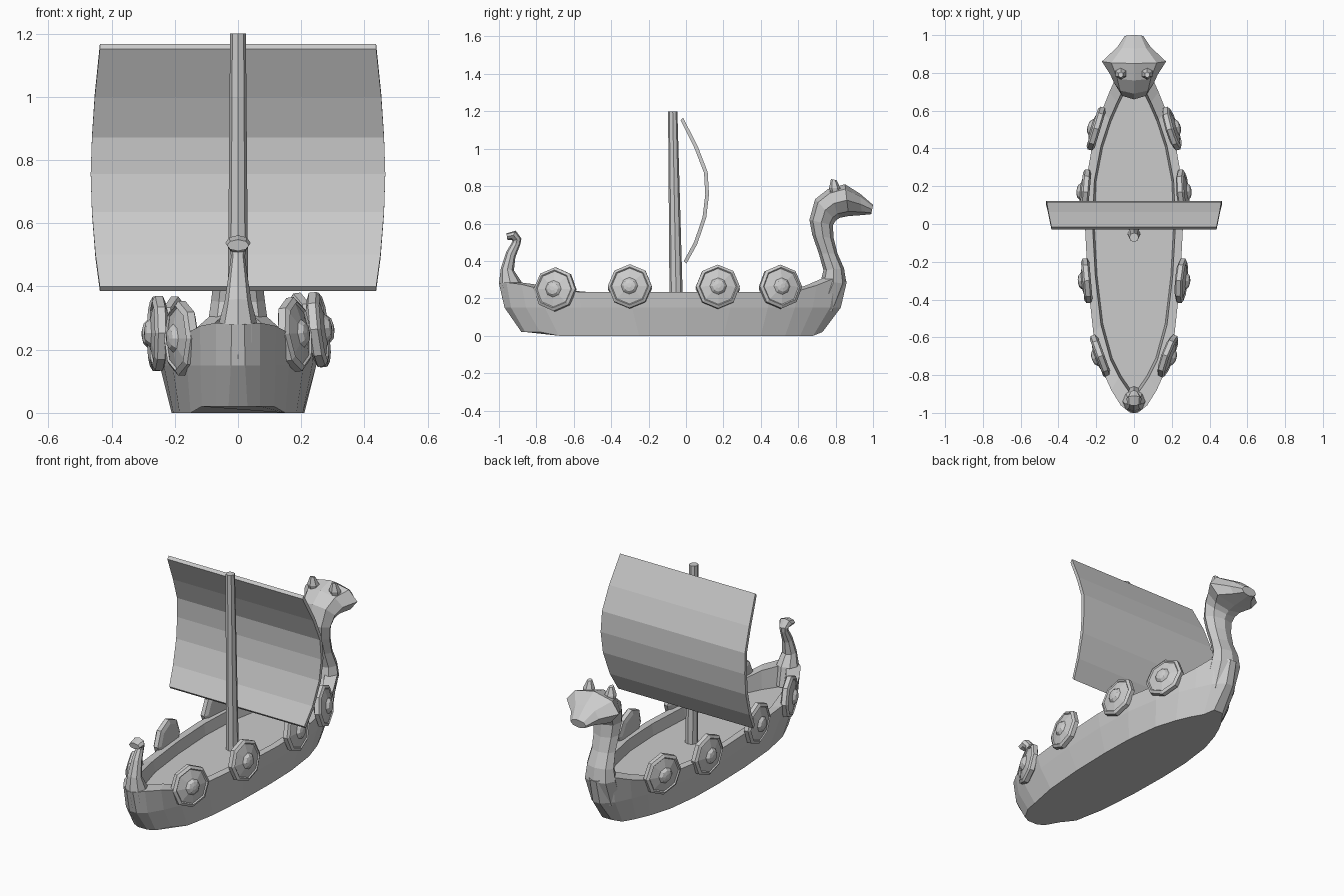
import bpy, bmesh
from math import cos, sin, pi, radians
from mathutils import Vector, Matrix

if "Cube" in bpy.data.objects:
    bpy.data.objects.remove(bpy.data.objects["Cube"])


def loft(name, rings):
    """Skin a list of equal-length closed rings and cap both ends."""
    bm = bmesh.new()
    vs = [[bm.verts.new(p) for p in r] for r in rings]
    n = len(vs[0])
    for a, b in zip(vs, vs[1:]):
        for i in range(n):
            j = (i + 1) % n
            bm.faces.new((a[i], a[j], b[j], b[i]))
    bm.faces.new(vs[0])
    bm.faces.new(vs[-1][::-1])
    bmesh.ops.recalc_face_normals(bm, faces=bm.faces)
    me = bpy.data.meshes.new(name)
    bm.to_mesh(me)
    bm.free()
    ob = bpy.data.objects.new(name, me)
    bpy.context.collection.objects.link(ob)
    return ob


def post(name, sections, x=0, sides=8):
    """Tube from side-view edge pairs: inner y,z, outer y,z, half width."""
    rings = []
    for ay, az, by, bz, w in sections:
        a, b = Vector((x, ay, az)), Vector((x, by, bz))
        c, h = (a + b) / 2, (a - b) / 2
        rings.append([c + h * cos(2 * pi * i / sides)
                      + Vector((w * sin(2 * pi * i / sides), 0, 0))
                      for i in range(sides)])
    return loft(name, rings)


# Hull: rail y, rail half width, rail z, bottom y, bottom half width
stations = [
    (-1.00, .02, .280, -.88, .03), (-.96, .07, .285, -.86, .07),
    (-.88, .12, .275, -.78, .115), (-.78, .165, .25, -.68, .15),
    (-.58, .215, .235, -.5, .185), (-.3, .245, .235, -.25, .205),
    (0, .26, .235, 0, .21), (.25, .25, .235, .2, .205),
    (.45, .215, .235, .4, .18), (.6, .17, .24, .53, .14),
    (.7, .13, .27, .61, .105), (.8, .085, .31, .68, .065),
    (.86, .02, .29, .73, .03)]


def hull_ring(point):
    right = [Vector(point(*s)) for s in stations]
    return right + [Vector((-p.x, p.y, p.z)) for p in reversed(right)]


loft("hull", [
    hull_ring(lambda y, w, z, yb, wb: (wb, yb, .02 if abs(yb) > .72 else 0)),
    hull_ring(lambda y, w, z, yb, wb: (wb + .75 * (w - wb), yb + .75 * (y - yb), .15)),
    hull_ring(lambda y, w, z, yb, wb: (w, y, z)),
    hull_ring(lambda y, w, z, yb, wb: (max(w - .04, .01), y * .92, z)),
    hull_ring(lambda y, w, z, yb, wb: (max(w - .05, .008), y * .91, .17))])

# Bow neck and carved head in one sweep
post("bow_neck_and_head", [
    (.66, .18, .80, .12, .09), (.72, .29, .858, .28, .095),
    (.735, .35, .845, .36, .085), (.71, .44, .81, .44, .075),
    (.675, .54, .79, .52, .08), (.66, .62, .785, .59, .09),
    (.69, .73, .80, .615, .105), (.76, .785, .82, .63, .125),
    (.85, .81, .87, .64, .17), (.93, .76, .94, .645, .09),
    (1.0, .70, .99, .65, .05)])

# Ears
for side, label in ((1, "right"), (-1, "left")):
    post(label + "_ear", [
        (.78, .74, .83, .74, .025), (.765, .79, .825, .79, .033),
        (.775, .838, .805, .832, .014)], x=side * .07, sides=6)

# Stern post with curled tip
post("stern_post", [
    (-.86, .18, -.975, .17, .06), (-.88, .29, -1.0, .28, .06),
    (-.92, .35, -.99, .36, .042), (-.912, .42, -.96, .45, .03),
    (-.885, .49, -.93, .50, .022), (-.88, .52, -.927, .508, .025),
    (-.91, .562, -.935, .513, .04), (-.96, .548, -.955, .512, .035)])

# Mast, slightly raked and tapered
post("mast", [(-.016, .16, -.088, .16, .034), (-.046, 1.2, -.096, 1.2, .025)])

# Sail: billowed strip with thickness
outer = [(-.016, 1.167), (.064, 1.01), (.116, .875), (.123, .755),
         (.108, .63), (.06, .49), (.002, .385)]
widths = [.437, .453, .462, .466, .462, .451, .437]
centre = Vector((-.35, .77))
rings = []
for p, w in zip(outer, widths):
    q = Vector(p) + (centre - Vector(p)).normalized() * .02
    rings.append([(-w, *p), (w, *p), (w, *q), (-w, *q)])
loft("sail", rings)

# Shields: lathed eight-sided discs with a domed boss (radius, height)
shield_profile = [(.095, -.022), (.118, -.012), (.118, .012), (.102, .022),
                  (.096, .016), (.045, .028), (.032, .042), (.012, .047)]
# x, y, z, yaw following the hull
placements = [(.178, -.70, .248, -20), (.25, -.30, .264, -5),
              (.257, .17, .262, 5), (.2, .505, .262, 17)]
for side, label in ((1, "right"), (-1, "left")):
    for k, (x, y, z, yaw) in enumerate(placements):
        ob = loft(f"{label}_shield_{k + 1}", [
            [(h, r * cos(pi * i / 4), r * sin(pi * i / 4)) for i in range(8)]
            for r, h in shield_profile])
        turn = radians(yaw if side > 0 else 180 - yaw)
        lean = radians(-7 if side > 0 else 0)
        ob.matrix_world = (Matrix.Translation((side * x, y, z if side > 0 else z - .012))
                           @ Matrix.Rotation(turn, 4, 'Z')
                           @ Matrix.Rotation(lean, 4, 'Y'))
